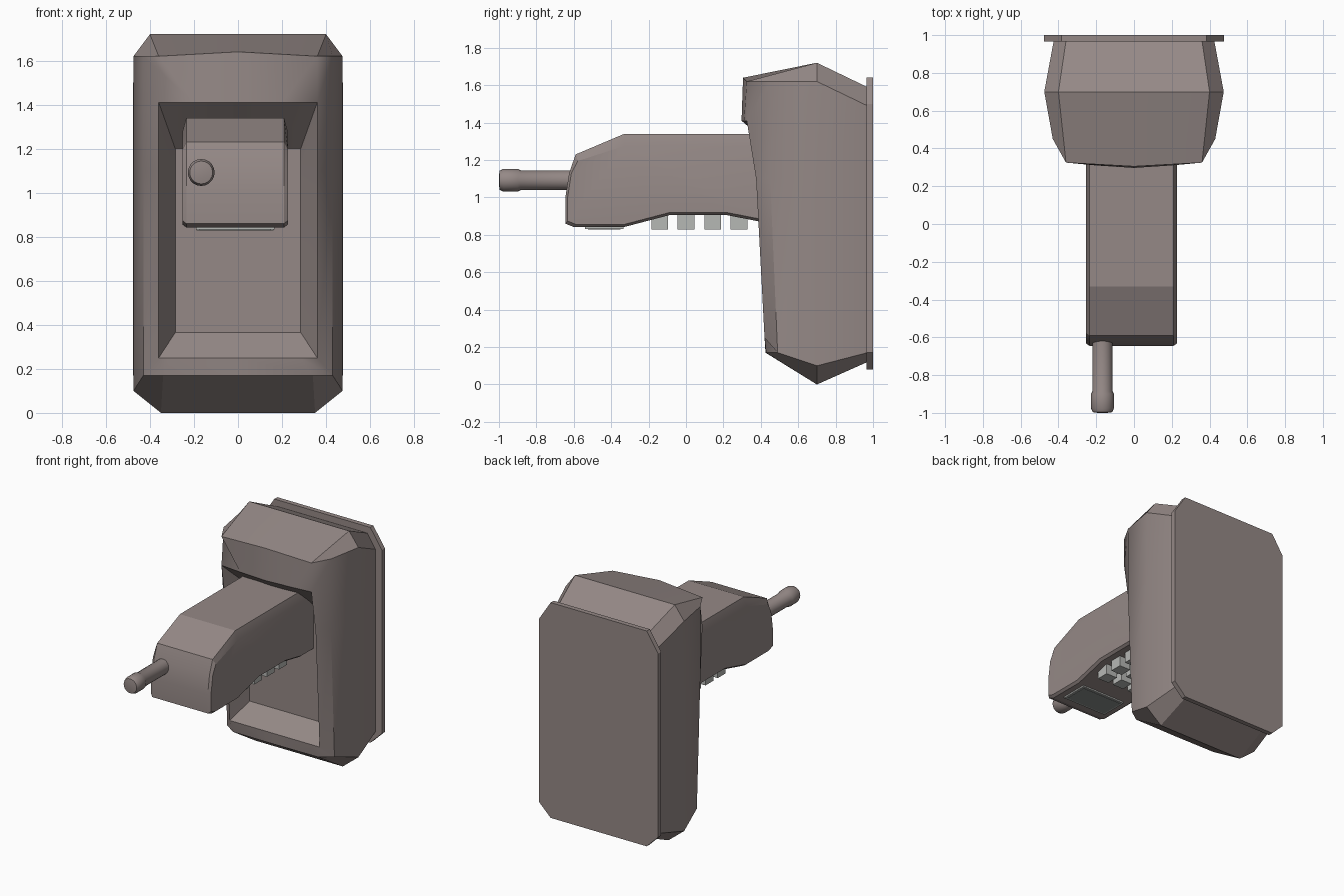
import bpy, bmesh, math

if "Cube" in bpy.data.objects:
    bpy.data.objects.remove(bpy.data.objects["Cube"])


def material(name, rgb):
    m = bpy.data.materials.new(name)
    m.use_nodes = True
    m.diffuse_color = (*rgb, 1)
    m.node_tree.nodes["Principled BSDF"].inputs["Base Color"].default_value = (*rgb, 1)
    return m


TAUPE = material("taupe plastic", (0.30, 0.25, 0.24))
LIGHT = material("light grey keys", (0.47, 0.48, 0.46))
SCREEN = material("grey screen", (0.25, 0.27, 0.26))


def loft(name, rings, mat, angle=None, caps=(True, True)):
    """Skin a list of equal-length closed rings of points."""
    bm = bmesh.new()
    loops = [[bm.verts.new(p) for p in ring] for ring in rings]
    n = len(loops[0])
    for a, b in zip(loops, loops[1:]):
        for i in range(n):
            j = (i + 1) % n
            bm.faces.new((a[i], a[j], b[j], b[i]))
    for cap, loop in zip(caps, (loops[0], loops[-1])):
        if cap:
            bm.faces.new(loop)
    bmesh.ops.recalc_face_normals(bm, faces=bm.faces)
    mesh = bpy.data.meshes.new(name)
    bm.to_mesh(mesh)
    bm.free()
    obj = bpy.data.objects.new(name, mesh)
    bpy.context.collection.objects.link(obj)
    mesh.materials.append(mat)
    if angle:
        bpy.ops.object.select_all(action='DESELECT')
        obj.select_set(True)
        bpy.context.view_layer.objects.active = obj
        bpy.ops.object.shade_smooth_by_angle(angle=math.radians(angle))
    return obj


def mirrored(half):
    """Close a half ring that starts and ends on the centre line."""
    return half + [(-x, y, z) for x, y, z in reversed(half[1:-1])]


def box(name, x, y, z, mat):
    rings = [[(x[0], y[0], h), (x[1], y[0], h), (x[1], y[1], h), (x[0], y[1], h)] for h in z]
    return loft(name, rings, mat)


# Cradle housing: recess floor, recess rim, front edge, widest ring, back ring
def ring(y, side, low, low_in, low_z, high, high_in, high_z):
    return [(0, y, low_z), (low_in, y, low_z), (side, y, low), (side, y, 1.1),
            (side, y, high), (high_in, y, high_z), (0, y, high_z)]


floor = ring(0.54, 0.285, 0.365, 0.22, 0.365, 1.2, 0.2, 1.2)
rim = [(0, 0.42, 0.25), (0.28, 0.42, 0.25), (0.36, 0.42, 0.25), (0.36, 0.375, 1.1),
       (0.36, 0.325, 1.41), (0.2, 0.31, 1.41), (0, 0.297, 1.41)]
front = [(0, 0.425, 0.17), (0.34, 0.428, 0.17), (0.43, 0.49, 0.17), (0.43, 0.45, 1.1),
         (0.43, 0.45, 1.62), (0.36, 0.325, 1.62), (0, 0.305, 1.64)]
widest = ring(0.7, 0.475, 0.1, 0.35, 0, 1.62, 0.4, 1.72)
back = ring(0.97, 0.425, 0.17, 0.34, 0.12, 1.49, 0.36, 1.59)
loft("cradle_housing", [mirrored(r) for r in (floor, rim, front, widest, back)], TAUPE, 28)

# Wall plate with cut corners
plate = [(0, 0.08), (0.385, 0.08), (0.477, 0.17), (0.477, 1.5), (0.385, 1.64), (0, 1.64)]
loft("wall_plate", [mirrored([(x, y, z) for x, z in plate]) for y in (0.965, 1.0)], TAUPE)

# Handset: side profile with chamfered edges
profile = [(0.56, 1.34), (-0.33, 1.34), (-0.59, 1.23), (-0.625, 1.13), (-0.645, 1.0),
           (-0.645, 0.86), (-0.6, 0.842), (-0.33, 0.842), (-0.09, 0.905), (0.22, 0.905),
           (0.4, 0.87), (0.56, 0.87)]


def shrunk(y, z):
    dz = -0.065 if z > 1.3 else -0.035 if z > 1.2 else 0.014 if z < 0.95 else 0
    return (y + (0.012 if y < -0.55 else 0), z + dz)


inner = [shrunk(y, z) for y, z in profile]
MID = -0.013
sections = [(-0.24, inner), (-0.222, profile), (0.222, profile), (0.24, inner)]
loft("handset", [[(MID + x, y, z) for y, z in pts] for x, pts in sections], TAUPE, 20)

# Screen with a light surround, under the front of the handset
box("screen_surround", (-0.19, 0.165), (-0.54, -0.335), (0.832, 0.85), LIGHT)
box("screen", (-0.175, 0.15), (-0.525, -0.35), (0.829, 0.834), SCREEN)

# Keypad: four rows of three keys
for row, y in enumerate((-0.14, 0.0, 0.143, 0.283)):
    for col in range(3):
        x = MID + (col - 1) * 0.13
        box(f"key_{row}_{col}", (x - 0.045, x + 0.045), (y - 0.045, y + 0.045),
            (0.828, 0.92), LIGHT)

# Antenna with a thicker tip
turned = [(0.053, -0.58), (0.053, -0.885), (0.061, -0.9), (0.061, -0.975), (0.052, -0.996), (0.025, -1.0)]
SIDES = 20
loft("antenna", [[(-0.167 + r * math.cos(2 * math.pi * i / SIDES), y,
                   1.092 + r * math.sin(2 * math.pi * i / SIDES)) for i in range(SIDES)]
                 for r, y in turned], TAUPE, 50)
